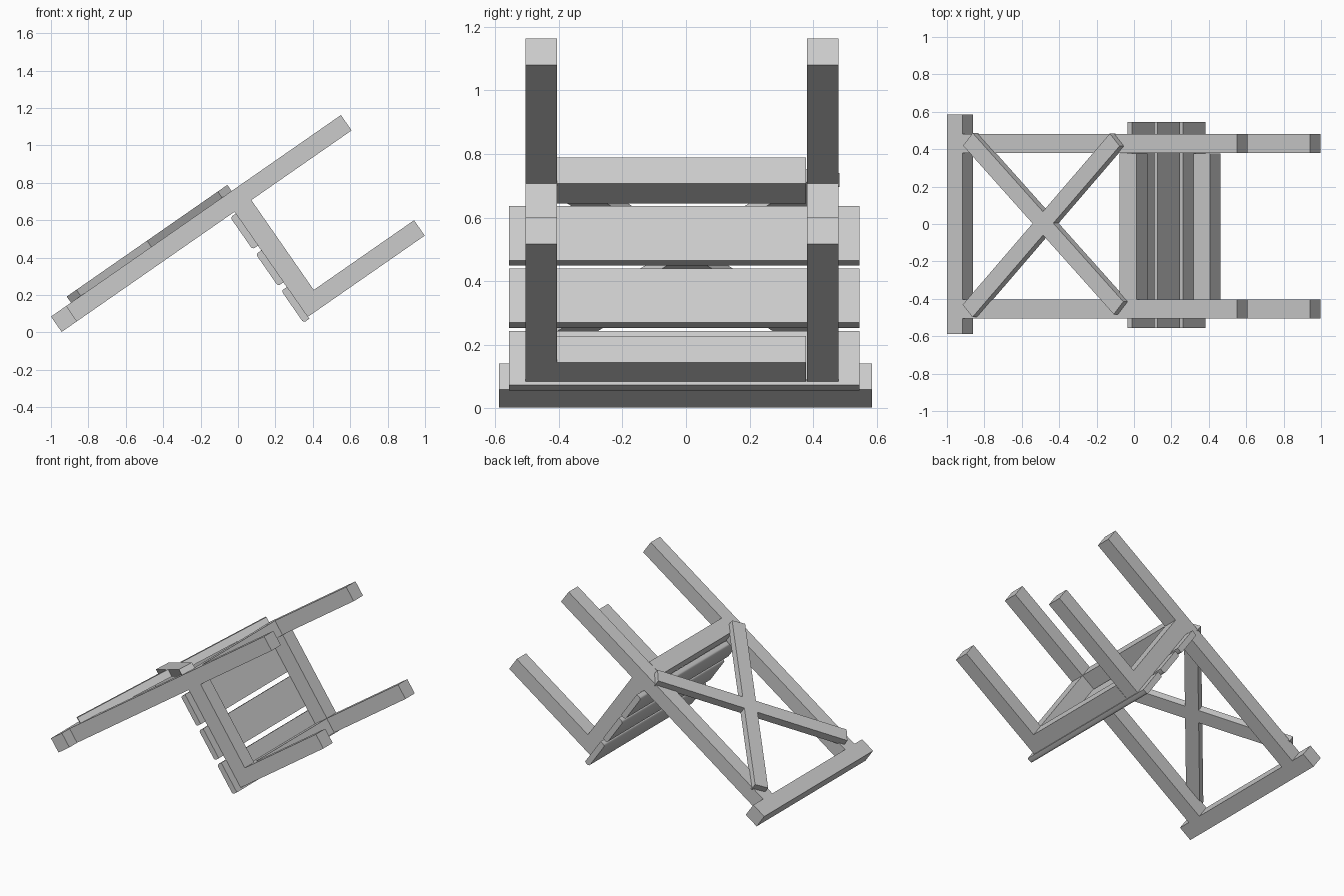
import bpy
import bmesh
import math
from mathutils import Matrix, Vector

if "Cube" in bpy.data.objects:
    bpy.data.objects.remove(bpy.data.objects["Cube"], do_unlink=True)

# One plain grey for the whole chair
grey = bpy.data.materials.new("plain_grey")
grey.use_nodes = True
colour = (0.6, 0.6, 0.6, 1)
grey.diffuse_color = colour
grey.node_tree.nodes["Principled BSDF"].inputs["Base Color"].default_value = colour

# The chair is tipped: u runs along the back posts towards the feet,
# y across the chair, and v from the backrest towards the seat front.
TILT = math.radians(34.8)
FRAME = Matrix.Translation((-1, 0, 0.085)) @ Matrix.Rotation(-TILT, 4, 'Y')


def beam(name, u, y, v, turn=0.0, bevel=0.0):
    """Box spanning the (low, high) ranges u, y and v, turned about v."""
    size = Vector((u[1] - u[0], y[1] - y[0], v[1] - v[0]))
    centre = Vector((u[0] + u[1], y[0] + y[1], -v[0] - v[1])) / 2
    bm = bmesh.new()
    bmesh.ops.create_cube(bm, size=1, matrix=Matrix.Diagonal(size).to_4x4())
    if bevel:
        # Round the long lower edges only
        edges = [e for e in bm.edges
                 if all(p.co.x < 0 for p in e.verts)
                 and abs(e.verts[0].co.y - e.verts[1].co.y) > 0.1]
        bmesh.ops.bevel(bm, geom=edges, offset=bevel, segments=3,
                        profile=0.5, affect='EDGES')
    mesh = bpy.data.meshes.new(name)
    bm.to_mesh(mesh)
    bm.free()
    mesh.materials.append(grey)
    obj = bpy.data.objects.new(name, mesh)
    bpy.context.collection.objects.link(obj)
    obj.matrix_world = FRAME @ Matrix.Translation(centre) @ Matrix.Rotation(turn, 4, 'Z')
    if bevel:
        bpy.ops.object.select_all(action='DESELECT')
        obj.select_set(True)
        bpy.context.view_layer.objects.active = obj
        bpy.ops.object.shade_smooth_by_angle(angle=math.radians(35))
    return obj


FOOT = 1.888
SEAT = (1.125, 1.235)
BACK = (0, 0.1)
FRONT = (0.685, 0.785)

# Posts, front legs and seat side rails
for side, y in (("right", (-0.505, -0.405)), ("left", (0.38, 0.48))):
    beam(f"back_post_{side}", (0.1, FOOT), y, BACK)
    beam(f"front_leg_{side}", (SEAT[0], FOOT), y, FRONT)
    beam(f"seat_side_rail_{side}", SEAT, y, (BACK[1], FRONT[0]))

# Cross members
beam("top_rail", (0, 0.1), (-0.588, 0.585), BACK)
beam("seat_back_rail", SEAT, (-0.405, 0.378), BACK)
beam("seat_front_rail", SEAT, (-0.405, 0.378), FRONT)

# Seat slats
for i in range(3):
    start = 0.112 + 0.239 * i
    beam(f"seat_slat_{i + 1}", (1.09, SEAT[0] + 0.003), (-0.557, 0.545),
         (start, start + 0.208), bevel=0.014)

# Crossed braces on the backrest
for name, a, b in (("brace_rising", (0.162, -0.465), (1.12, 0.45)),
                   ("brace_falling", (0.164, 0.453), (1.145, -0.449))):
    a, b = Vector(a), Vector(b)
    mid, run = (a + b) / 2, b - a
    half = run.length / 2
    beam(name, (mid.x - half, mid.x + half), (mid.y - 0.046, mid.y + 0.046),
         (-0.04, 0.01), turn=math.atan2(run.y, run.x))
